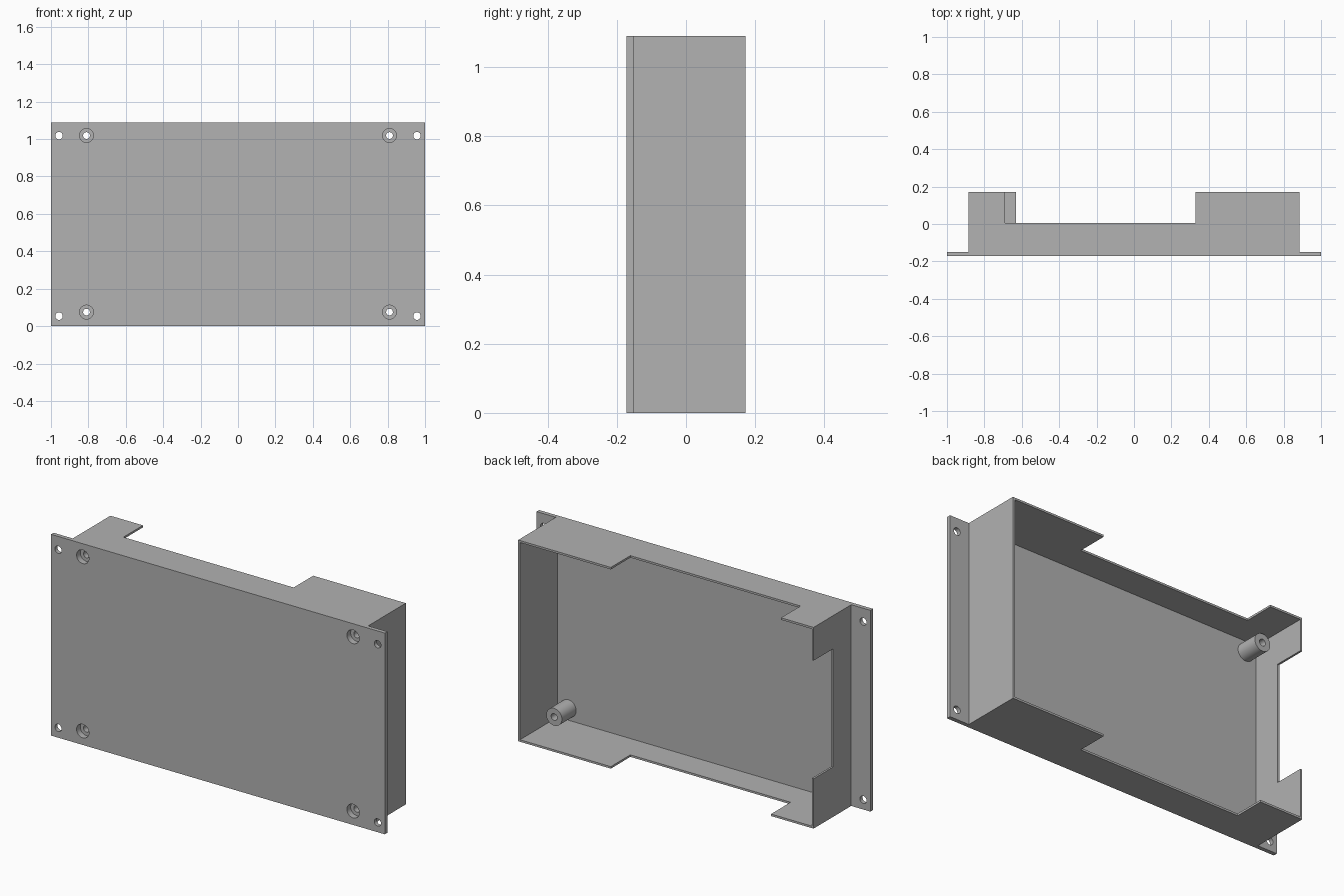
import bpy, bmesh
from mathutils import Vector, Matrix

if "Cube" in bpy.data.objects:
    bpy.data.objects.remove(bpy.data.objects["Cube"])

grey = bpy.data.materials.new("light grey")
grey.use_nodes = True
grey.diffuse_color = (0.445, 0.445, 0.445, 1)
grey.node_tree.nodes["Principled BSDF"].inputs["Base Color"].default_value = grey.diffuse_color

HEIGHT = 1.09
FRONT, FLANGE, LOW, BACK = -0.172, -0.15, 0.005, 0.172   # depth levels along y
SIDE = 0.885                                             # half width of the box
WALL = 0.011


def add_object(name, bm):
    bmesh.ops.recalc_face_normals(bm, faces=bm.faces)
    mesh = bpy.data.meshes.new(name)
    bm.to_mesh(mesh)
    bm.free()
    mesh.materials.append(grey)
    obj = bpy.data.objects.new(name, mesh)
    bpy.context.collection.objects.link(obj)
    return obj


def prism(name, outline, direction):
    """Extrude a flat outline of 3D points along a direction."""
    bm = bmesh.new()
    face = bm.faces.new([bm.verts.new(p) for p in outline])
    grown = bmesh.ops.extrude_face_region(bm, geom=[face], use_keep_orig=True)
    moved = [g for g in grown["geom"] if isinstance(g, bmesh.types.BMVert)]
    bmesh.ops.translate(bm, verts=moved, vec=Vector(direction))
    return add_object(name, bm)


def rod(name, x, z, radius, y0, y1):
    """Cylinder lying along y."""
    bm = bmesh.new()
    place = Matrix.Translation((x, (y0 + y1) / 2, z)) @ Matrix.Rotation(1.5708, 4, "X")
    bmesh.ops.create_cone(bm, cap_ends=True, segments=32, radius1=radius,
                          radius2=radius, depth=y1 - y0, matrix=place)
    return add_object(name, bm)


def drill(obj, x, z, radius, y0, y1):
    """Cut a round hole, then discard the cutter."""
    cutter = rod("cutter", x, z, radius, y0, y1)
    cutter.hide_render = True
    mod = obj.modifiers.new("hole", "BOOLEAN")
    mod.operation, mod.solver, mod.object = "DIFFERENCE", "EXACT", cutter
    bpy.context.view_layer.objects.active = obj
    bpy.ops.object.modifier_apply(modifier=mod.name)
    bpy.data.objects.remove(cutter)


def smooth(obj):
    bpy.ops.object.select_all(action="DESELECT")
    obj.select_set(True)
    bpy.context.view_layer.objects.active = obj
    bpy.ops.object.shade_smooth_by_angle()


# Front panel with side flanges
panel = prism("front_panel", [(-1, FRONT, 0), (1, FRONT, 0), (1, FRONT, HEIGHT),
                              (-1, FRONT, HEIGHT)], (0, FLANGE - FRONT, 0))

# Bottom and top walls, cut low between a wide and a narrow tab
for name, z, tab in (("bottom_wall", 0, -0.63), ("top_wall", HEIGHT - WALL, -0.69)):
    outline = [(-SIDE, FLANGE), (SIDE, FLANGE), (SIDE, BACK), (0.33, BACK),
               (0.33, LOW), (tab, LOW), (tab, BACK), (-SIDE, BACK)]
    prism(name, [(x, y, z) for x, y in outline], (0, 0, WALL))

# Plain left wall and notched right wall
z0, z1 = WALL, HEIGHT - WALL
plain = [(FLANGE, z0), (BACK, z0), (BACK, z1), (FLANGE, z1)]
notched = plain[:2] + [(BACK, 0.27), (LOW, 0.27), (LOW, 0.91), (BACK, 0.91)] + plain[2:]
prism("left_wall", [(SIDE, y, z) for y, z in plain], (-WALL, 0, 0))
prism("right_wall", [(-SIDE, y, z) for y, z in notched], (WALL, 0, 0))

# Mounting holes in the flanges, and hollow posts with countersunk screw holes
for side_name, side in (("left", 1), ("right", -1)):
    for z in (0.053, 1.018):
        drill(panel, side * 0.957, z, 0.02, -0.3, 0)
    for level, z in (("lower", 0.075), ("upper", 1.019)):
        x = side * 0.81
        post = rod(f"{level}_{side_name}_post", x, z, 0.047, FLANGE, -0.028)
        for part in (panel, post):
            drill(part, x, z, 0.037, -0.3, -0.14)
            drill(part, x, z, 0.018, -0.3, 0.1)
        smooth(post)
smooth(panel)
